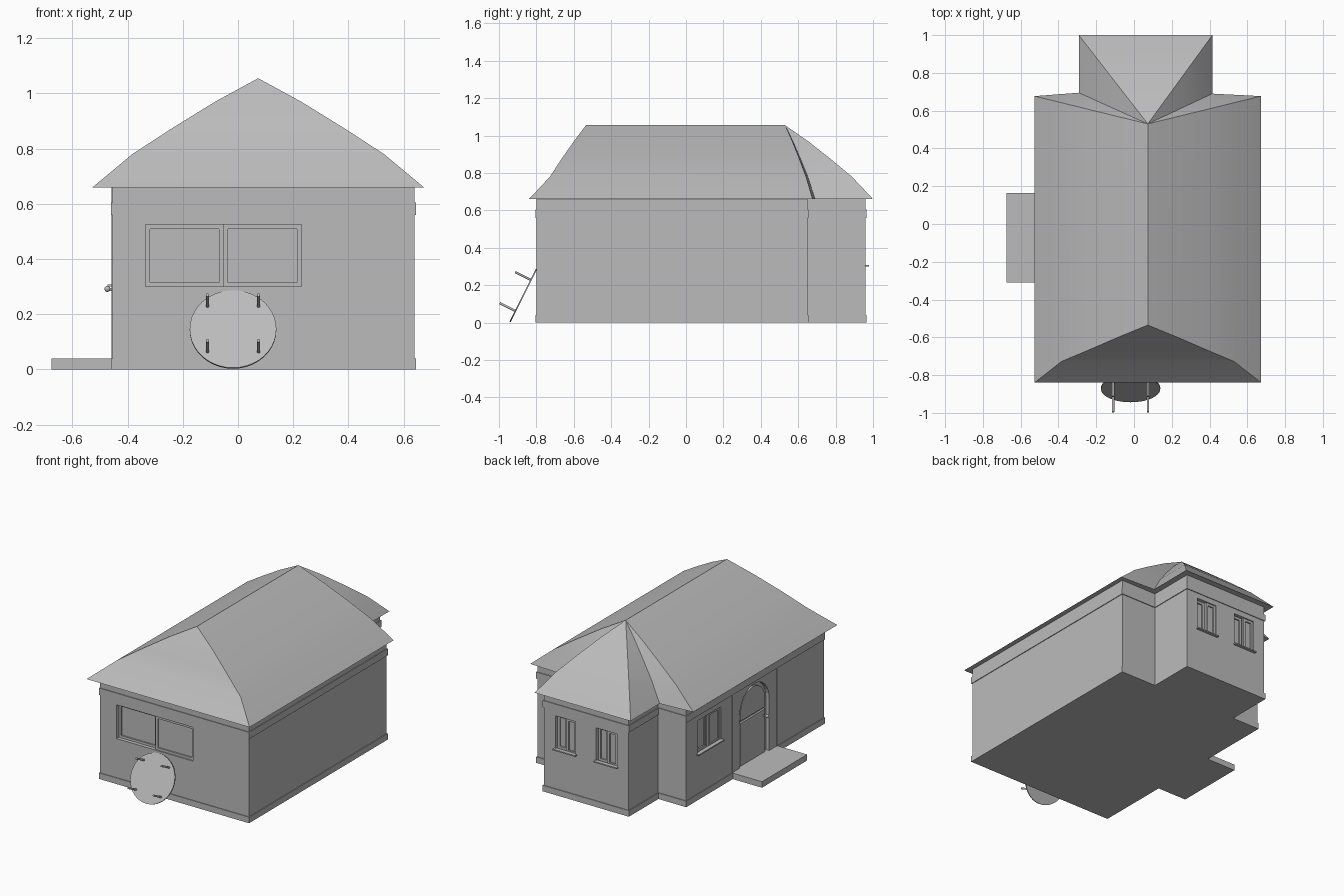
import bpy, bmesh
from math import pi, sin, cos
from mathutils import Matrix, Vector

cube = bpy.data.objects.get("Cube")
if cube:
    bpy.data.objects.remove(cube, do_unlink=True)

grey = bpy.data.materials.new("plain_grey")
grey.use_nodes = True
grey.diffuse_color = (0.5, 0.5, 0.5, 1)
grey.node_tree.nodes["Principled BSDF"].inputs["Base Color"].default_value = (0.5, 0.5, 0.5, 1)


def finish(name, bm, matrix=Matrix()):
    """Turn a bmesh into a named object."""
    bmesh.ops.recalc_face_normals(bm, faces=bm.faces)
    mesh = bpy.data.meshes.new(name)
    bm.to_mesh(mesh)
    bm.free()
    mesh.materials.append(grey)
    ob = bpy.data.objects.new(name, mesh)
    bpy.context.collection.objects.link(ob)
    ob.matrix_world = matrix
    return ob


def add_box(bm, x0, x1, y0, y1, z0, z1):
    size = Matrix.Diagonal((x1 - x0, y1 - y0, z1 - z0, 1))
    centre = Matrix.Translation(((x0 + x1) / 2, (y0 + y1) / 2, (z0 + z1) / 2))
    bmesh.ops.create_cube(bm, size=1, matrix=centre @ size)


def add_prism(bm, points, offset):
    """Extrude a closed outline along an offset vector."""
    face = bm.faces.new([bm.verts.new(p) for p in points])
    new = bmesh.ops.extrude_face_region(bm, geom=[face])["geom"]
    bmesh.ops.translate(bm, vec=offset, verts=[v for v in new if isinstance(v, bmesh.types.BMVert)])


# House plan: main block with a narrower wing at the back
LEFT, RIGHT, FRONT, BACK = -0.455, 0.64, -0.8, 0.65
WING_L, WING_R, WING_B = -0.25, 0.375, 0.96
EAVES = 0.66


def storey(name, z0, z1, grow=0):
    l, r, f, b = LEFT - grow, RIGHT + grow, FRONT - grow, BACK + grow
    wl, wr, wb = WING_L - grow, WING_R + grow, WING_B + grow
    plan = [(l, f), (r, f), (r, b), (wr, b), (wr, wb), (wl, wb), (wl, b), (l, b)]
    bm = bmesh.new()
    add_prism(bm, [(x, y, z0) for x, y in plan], (0, 0, z1 - z0))
    return finish(name, bm)


walls = storey("walls", 0, EAVES)
storey("upper_band", 0.56, 0.605, 0.005)


def cut(target, cutter):
    """Cut an opening and discard the cutter."""
    cutter.hide_render = True
    mod = target.modifiers.new("opening", "BOOLEAN")
    mod.object, mod.operation, mod.solver = cutter, "DIFFERENCE", "EXACT"
    bpy.context.view_layer.objects.active = target
    bpy.ops.object.modifier_apply(modifier=mod.name)
    bpy.data.objects.remove(cutter, do_unlink=True)


# Wall frames: local x runs along the wall, local -y points outward
front_wall = Matrix.Translation((0, FRONT, 0))
back_wall = Matrix.Translation((0, WING_B, 0)) @ Matrix.Rotation(pi, 4, "Z")
door_wall = Matrix.Translation((LEFT, 0, 0)) @ Matrix.Rotation(-pi / 2, 4, "Z")


def window(name, wall, u0, u1, z0, z1, sill, bar=0.016):
    bm = bmesh.new()
    add_box(bm, u0, u1, -0.05, 0.04, z0, z1)
    cut(walls, finish("window_cutter", bm, wall))
    # Two sliding sashes, one set behind the other
    bm = bmesh.new()
    mid = (u0 + u1) / 2
    for a, b, depth in ((u0, mid, 0.024), (mid, u1, 0.008)):
        back = depth + 0.014
        for p, q in ((a, a + bar), (b - bar, b)):
            add_box(bm, p, q, depth, back, z0, z1)
        for p, q in ((z0, z0 + bar), (z1 - bar, z1)):
            add_box(bm, a + bar, b - bar, depth, back, p, q)
        add_box(bm, a + bar, b - bar, back - 0.005, back, z0 + bar, z1 - bar)
    finish(name, bm, wall)
    if sill:
        bm = bmesh.new()
        add_box(bm, u0 - 0.008, u1 + 0.008, -sill, 0.01, z0, z0 + 0.008)
        finish(name + "_sill", bm, wall)


window("front_window", front_wall, -0.335, 0.23, 0.3, 0.525, 0)
window("back_window_left", back_wall, -0.29, -0.14, 0.3, 0.525, 0.018)
window("back_window_right", back_wall, 0.01, 0.165, 0.3, 0.525, 0.018)
window("side_window", door_wall, -0.53, -0.28, 0.3, 0.525, 0.018)


# Arched door set into the wall
def arch(radius, low, spring, depth, centre=0.07, steps=16):
    pts = [(centre - radius, depth, low), (centre + radius, depth, low)]
    return pts + [(centre + radius * cos(pi * i / steps), depth, spring + radius * sin(pi * i / steps))
                  for i in range(steps + 1)]


bm = bmesh.new()
add_prism(bm, arch(0.155, 0.04, 0.39, -0.05), (0, 0.075, 0))
cut(walls, finish("door_cutter", bm, door_wall))
bm = bmesh.new()
add_prism(bm, arch(0.13, 0.34, 0.39, 0.012), (0, 0.013, 0))
add_box(bm, -0.06, 0.2, 0.012, 0.025, 0.04, 0.325)
finish("door", bm, door_wall)

# Shallow portal strips either side of the door
bm = bmesh.new()
for u in (-0.165, 0.3):
    add_box(bm, u, u + 0.01, -0.004, 0.01, 0.04, EAVES)
finish("portal_strips", bm, door_wall)

bm = bmesh.new()
add_box(bm, 0.175, 0.183, -0.016, 0.014, 0.285, 0.293)
bmesh.ops.create_uvsphere(bm, u_segments=12, v_segments=8, radius=0.011,
                          matrix=Matrix.Translation((0.179, -0.018, 0.292)))
finish("door_handle", bm, door_wall)

# Plinth and doorstep
storey("plinth", 0, 0.04, 0.005)
bm = bmesh.new()
add_box(bm, -0.675, LEFT, -0.31, 0.165, 0, 0.04)
finish("doorstep", bm)

# Convex hipped roof lofted from eaves to ridge: height, spread, front spread
levels = [(0.66, 1, 1), (0.78, 0.76, 0.63), (0.87, 0.53, 0.44), (0.97, 0.26, 0.21), (1.055, 0, 0)]
RIDGE_X, RIDGE_F, RIDGE_B = 0.073, -0.535, 0.53
bm = bmesh.new()
rings = []
for z, s, f in levels:
    plan = [(-0.6 * s, RIDGE_F - 0.305 * f), (0.6 * s, RIDGE_F - 0.305 * f),
            (0.6 * s, RIDGE_B + 0.147 * s), (0.342 * s, RIDGE_B + 0.16 * s),
            (0.342 * s, RIDGE_B + 0.47 * s), (-0.365 * s, RIDGE_B + 0.47 * s),
            (-0.365 * s, RIDGE_B + 0.165 * s), (-0.6 * s, RIDGE_B + 0.147 * s)]
    rings.append([bm.verts.new((RIDGE_X + x, y, z)) for x, y in plan])
bm.faces.new(rings[0])
for low, high in zip(rings, rings[1:]):
    for i in range(8):
        j = (i + 1) % 8
        bm.faces.new((low[i], low[j], high[j], high[i]))
bmesh.ops.remove_doubles(bm, verts=bm.verts, dist=0.0005)
roof = finish("roof", bm)

# Round table leaning on the front wall, legs outward
normal = Vector((0, -0.894, 0.447))
tilt = Matrix.Translation((-0.018, -0.87, 0.145)) @ normal.to_track_quat("Z", "Y").to_matrix().to_4x4()
bm = bmesh.new()
bmesh.ops.create_cone(bm, cap_ends=True, segments=40, radius1=0.157, radius2=0.157, depth=0.008)
top = finish("table_top", bm, tilt)
bm = bmesh.new()
for x in (-0.0925, 0.0925):
    for y in (-0.0925, 0.0925):
        bmesh.ops.create_cone(bm, cap_ends=True, segments=12, radius1=0.006, radius2=0.006, depth=0.095,
                              matrix=Matrix.Translation((x, y, 0.0475)))
legs = finish("table_legs", bm, tilt)

# Smooth the curved parts, keep corners crisp
bpy.ops.object.select_all(action="DESELECT")
for ob in (roof, top, legs, bpy.data.objects["door_handle"]):
    ob.select_set(True)
bpy.context.view_layer.objects.active = roof
bpy.ops.object.shade_smooth_by_angle(angle=0.5)
